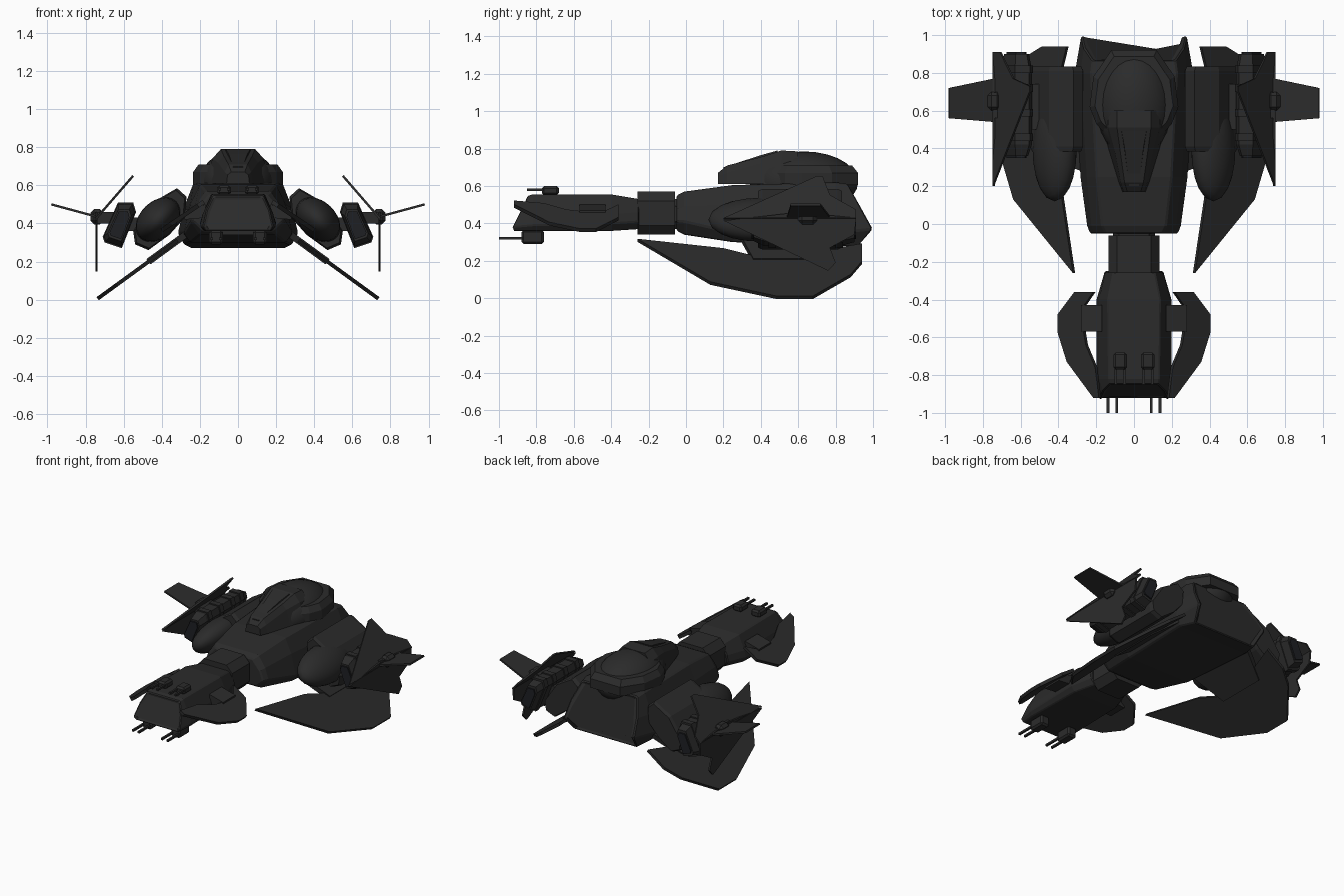
import bpy, bmesh, math
from mathutils import Vector, Matrix

if "Cube" in bpy.data.objects:
    bpy.data.objects.remove(bpy.data.objects["Cube"])


def material(name, col):
    m = bpy.data.materials.new(name)
    m.diffuse_color = (*col, 1)
    m.use_nodes = True
    m.node_tree.nodes["Principled BSDF"].inputs["Base Color"].default_value = m.diffuse_color
    return m


HULL = material("charcoal hull", (0.024, 0.024, 0.024))
DARK = material("dark vents", (0.013, 0.014, 0.017))


def finish(name, bm, mat=HULL, mirror=False, bevel=0, smooth=False):
    bmesh.ops.recalc_face_normals(bm, faces=bm.faces)
    me = bpy.data.meshes.new(name)
    bm.to_mesh(me)
    bm.free()
    me.materials.append(mat)
    ob = bpy.data.objects.new(name, me)
    bpy.context.collection.objects.link(ob)
    if smooth:
        me.shade_smooth()
    if bevel:
        b = ob.modifiers.new("bevel", 'BEVEL')
        b.width, b.segments, b.limit_method = bevel, 1, 'ANGLE'
    if mirror:
        ob.modifiers.new("mirror", 'MIRROR')
    return ob


def loft(name, rings, inset=0, **kw):
    bm = bmesh.new()
    vr = [[bm.verts.new(p) for p in r] for r in rings]
    n = len(vr[0])
    for a, b in zip(vr, vr[1:]):
        for i in range(n):
            bm.faces.new((a[i], a[(i + 1) % n], b[(i + 1) % n], b[i]))
    bm.faces.new(vr[0])
    cap = bm.faces.new(vr[-1])
    if inset:
        bmesh.ops.recalc_face_normals(bm, faces=bm.faces)
        bmesh.ops.inset_individual(bm, faces=[cap], thickness=inset, depth=-0.008)
    return finish(name, bm, **kw)


def sym(half):
    """Mirror a top-to-bottom half section into a closed ring."""
    return half + [(-x, y, z) for x, y, z in reversed(half)]


def sec(y, *xz):
    return sym([(x, y, z) for x, z in xz])


def box(name, lo, hi, **kw):
    (a, b, c), (d, e, f) = lo, hi
    return loft(name, [[(a, y, c), (d, y, c), (d, y, f), (a, y, f)] for y in (b, e)], **kw)


def plate(name, pts, t, mat=HULL):
    bm = bmesh.new()
    f = bm.faces.new([bm.verts.new(p) for p in pts])
    bm.normal_update()
    nrm = f.normal.copy()
    bmesh.ops.translate(bm, verts=bm.verts, vec=-nrm * t / 2)
    g = bmesh.ops.extrude_face_region(bm, geom=[f])
    bmesh.ops.translate(bm, verts=[v for v in g["geom"] if isinstance(v, bmesh.types.BMVert)], vec=nrm * t)
    bmesh.ops.triangulate(bm, faces=[p for p in bm.faces if len(p.verts) > 4])
    return finish(name, bm, mat, mirror=True)


# main hull with sloped stern
loft("main_hull", [
    sec(-0.05, (0.15, .55), (0.21, .48), (0.235, .41), (0.18, .36)),
    sec(-0.01, (0.17, .57), (0.225, .49), (0.25, .41), (0.20, .34)),
    sec(0.25, (0.20, .605), (0.25, .50), (0.285, .35), (0.25, .30)),
    sec(0.80, (0.23, .62), (0.285, .48), (0.315, .35), (0.28, .285)),
    sym([(0.22, .87, .61), (0.265, .935, .49), (0.28, 1.0, .37), (0.25, .92, .27)])],
    inset=0.025, bevel=0.008)

# neck joint
loft("neck", [sec(y, (0.09, .57), (0.135, .52), (0.135, .39), (0.09, .34)) for y in (-0.26, -0.06)])
loft("neck_core", [sec(y, (0.08, .53), (0.11, .49), (0.11, .41), (0.08, .37)) for y in (-0.30, 0.0)])

# head with sloped front panel
loft("head", [
    sec(-0.25, (0.11, .53), (0.15, .46), (0.155, .41), (0.12, .37)),
    sec(-0.40, (0.14, .555), (0.185, .45), (0.20, .40), (0.17, .36)),
    sec(-0.82, (0.135, .555), (0.185, .45), (0.20, .39), (0.18, .36)),
    sym([(0.13, -.85, .545), (0.165, -.885, .47), (0.185, -.93, .38), (0.17, -.925, .36)])],
    inset=0.02, bevel=0.006)

# crescent guards beside the head, sloping outward and down
guard = [(.21, -.36), (.31, -.36), (.40, -.48), (.40, -.57), (.35, -.73), (.21, -.92),
         (.18, -.92), (.20, -.76), (.25, -.64), (.265, -.55), (.265, -.44)]
plate("head_guard", [(x, y, .50 - .68 * (x - .2)) for x, y in guard], 0.022)
loft("guard_strut", [[(.17, y, .50), (.28, y, .47), (.28, y, .42), (.17, y, .43)] for y in (-.57, -.43)],
     mirror=True)

# upper and lower gun turrets with twin barrels
for name, y0, y1, z0, z1, tip, xc in (("upper_turret", -.77, -.68, .55, .60, -.85, .073),
                                      ("lower_turret", -.88, -.76, .29, .365, -1.0, .115)):
    box(name, (xc - .036, y0, z0), (xc + .036, y1, z1), mirror=True, bevel=0.012)
    for k, dx in enumerate((-.023, .023)):
        zc = z0 + .03
        box(f"{name}_barrel_{k}", (xc + dx - .007, tip, zc - .007), (xc + dx + .007, y0 + .02, zc + .007),
            mirror=True)

# dome collar, dome and cockpit on top of the hull
col = [(.12, .44), (.20, .53), (.235, .62), (.215, .78), (.12, .92)]


def collar(s, z):
    return sym([(x * s, .65 + (y - .65) * s, z) for x, y in col])


loft("dome_collar", [collar(1, .605), collar(1, .67), collar(.88, .71)])
bm = bmesh.new()
bmesh.ops.create_uvsphere(bm, u_segments=24, v_segments=14, radius=1,
                          matrix=Matrix.Translation((0, .63, .62)) @ Matrix.Diagonal((.20, .29, .165, 1)))
finish("dome", bm, smooth=True)
loft("cockpit", [
    sec(.17, (.035, .67), (.055, .655), (.06, .61)),
    sec(.22, (.05, .71), (.07, .67), (.08, .61)),
    sec(.40, (.075, .755), (.105, .72), (.135, .61)),
    sec(.51, (.09, .79), (.135, .74), (.165, .61)),
    sec(.60, (.09, .785), (.135, .73), (.165, .61))])
loft("canopy_panel", [
    sec(.20, (.025, .70), (.03, .66)),
    sec(.40, (.05, .765), (.055, .72)),
    sec(.49, (.065, .79), (.07, .75))])

# shoulder arm: long slanted octagonal body
arm = [(.27, .54), (.32, .585), (.45, .51), (.55, .36), (.54, .29), (.47, .26), (.36, .34), (.28, .43)]
ac = Vector((.41, .42))


def slab(prof, c, s, y):
    return [(c[0] + (x - c[0]) * s, y, c[1] + (z - c[1]) * s) for x, z in prof]


loft("shoulder", [slab(arm, ac, s, y) for s, y in ((.93, .385), (1, .41), (1, .81), (.93, .835))], mirror=True)

# rounded intake pod in front of the shoulder
bm = bmesh.new()
bmesh.ops.create_uvsphere(bm, u_segments=20, v_segments=14, radius=1,
                          matrix=Matrix.Translation((.42, .39, .42)) @ Matrix.Rotation(math.radians(45), 4, 'Y')
                          @ Matrix.Diagonal((.135, .27, .095, 1)))
finish("intake_pod", bm, mirror=True, smooth=True)

# outer engine block with ribs
eng = [(.70, .30), (.71, .33), (.63, .51), (.55, .51), (.535, .46), (.61, .27)]
ec = (.62, .39)
loft("engine_block", [slab(eng, ec, s, y) for s, y in ((.7, .36), (.93, .42), (.93, .82), (.75, .90))], mirror=True)
for k, y in enumerate((.44, .57, .70, .80)):
    loft(f"engine_rib_{k}", [slab(eng, ec, 1, y), slab(eng, ec, 1, y + .04)], mirror=True)
loft("engine_vent", [slab(eng, ec, .6, .35), slab(eng, ec, .6, .91)], mat=DARK, mirror=True)
box("engine_link", (.50, .50, .36), (.58, .74, .43), mirror=True)
box("wing_link", (.64, .56, .40), (.74, .70, .46), mirror=True)

# wing hub and three thin wings
box("wing_hub", (.705, .60, .395), (.775, .70, .475), mirror=True, bevel=0.02)
plate("outer_wing", [(.74, .54, .435), (.98, .56, .50), (.98, .72, .50), (.74, .77, .435)], 0.012)
up = [(0, .20), (1, .70), (1, .73), (.55, .77), (.2, .91), (0, .91)]
plate("upper_wing", [(.745 - .195 * t, y, .425 + .225 * t) for t, y in up], 0.012)
low = [(.20, .415), (.76, .147), (.80, .19), (.77, .27), (.90, .34), (.91, .43), (.60, .46)]
plate("lower_wing", [(.742, y, z) for y, z in low], 0.012)

# great lower fins, swept forward; x follows from height on the slope
fin = [(-.26, .31), (.13, .08), (.48, .005), (.68, .005), (.88, .12), (.94, .19), (.94, .285),
       (.77, .255), (.60, .21), (.40, .21), (.20, .26)]
plate("lower_fin", [(.29 + (.33 - z) * 1.375, y, z) for y, z in fin], 0.02)
plate("fin_mount", [(.27, .28, .345), (.47, .36, .199), (.47, .72, .199), (.27, .82, .345)], 0.035)
